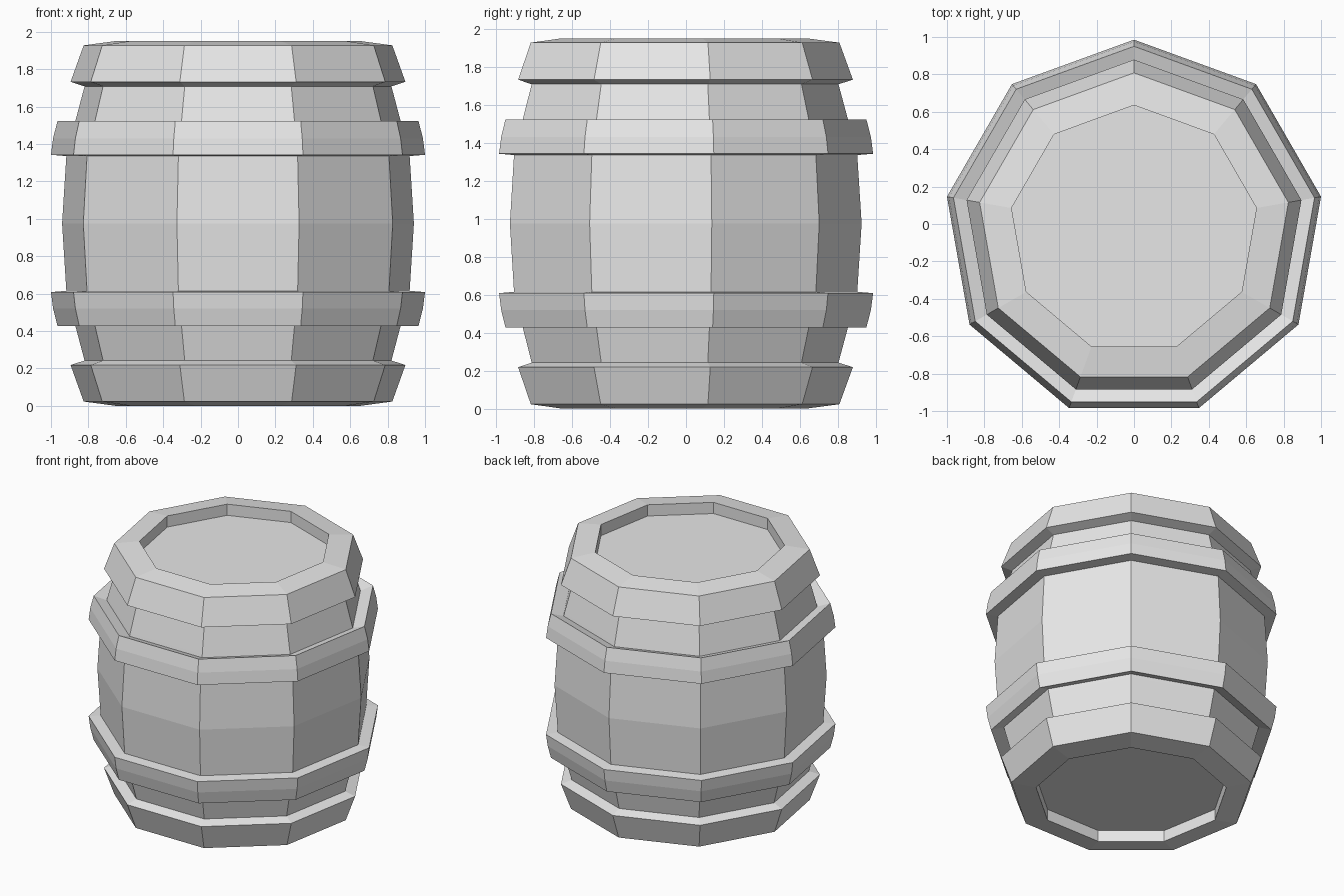
import bpy, bmesh
from math import sin, cos, radians

cube = bpy.data.objects.get("Cube")
if cube:
    bpy.data.objects.remove(cube)

SIDES = 9
MID = 0.975       # height of the barrel's waist
CENTRE_Y = -0.03  # centres the nine-sided outline front to back

grey = bpy.data.materials.new("plain grey")
grey.use_nodes = True
grey.diffuse_color = (0.8, 0.8, 0.8, 1)
grey.node_tree.nodes["Principled BSDF"].inputs["Base Color"].default_value = (0.8, 0.8, 0.8, 1)


def lathe(name, profile, closed):
    """Spin (radius, height from the waist) points; open profiles get end caps."""
    bm = bmesh.new()
    rings = []
    for r, h in profile:
        angles = [radians(90 + 360 * i / SIDES) for i in range(SIDES)]
        rings.append([bm.verts.new((r * cos(a), r * sin(a) + CENTRE_Y, MID + h)) for a in angles])
    pairs = list(zip(rings, rings[1:]))
    if closed:
        pairs.append((rings[-1], rings[0]))
    else:
        bm.faces.new(rings[0])
        bm.faces.new(rings[-1])
    for a, b in pairs:
        for i in range(SIDES):
            j = (i + 1) % SIDES
            bm.faces.new((a[i], a[j], b[j], b[i]))
    bmesh.ops.recalc_face_normals(bm, faces=bm.faces)
    mesh = bpy.data.meshes.new(name)
    bm.to_mesh(mesh)
    bm.free()
    mesh.materials.append(grey)
    bpy.context.collection.objects.link(bpy.data.objects.new(name, mesh))


# Staves with the recessed lids
half = [(0.665, 0.89), (0.833, 0.733), (0.885, 0.54), (0.932, 0.36)]
lower = [(r, -h) for r, h in reversed(half)]
lathe("barrel_body", half + [(0.955, 0)] + lower, False)

# End rims and hoops, mirrored about the waist
rim = [(0.665, 0.89), (0.665, 0.975), (0.838, 0.952), (0.909, 0.757), (0.833, 0.733)]
hoop = [(0.88, 0.515), (0.98, 0.548), (1.004, 0.455), (1.0154, 0.367), (0.931, 0.36)]
for side, sign in (("upper", 1), ("lower", -1)):
    lathe(side + "_rim", [(r, sign * h) for r, h in rim], True)
    lathe(side + "_hoop", [(r, sign * h) for r, h in hoop], True)
